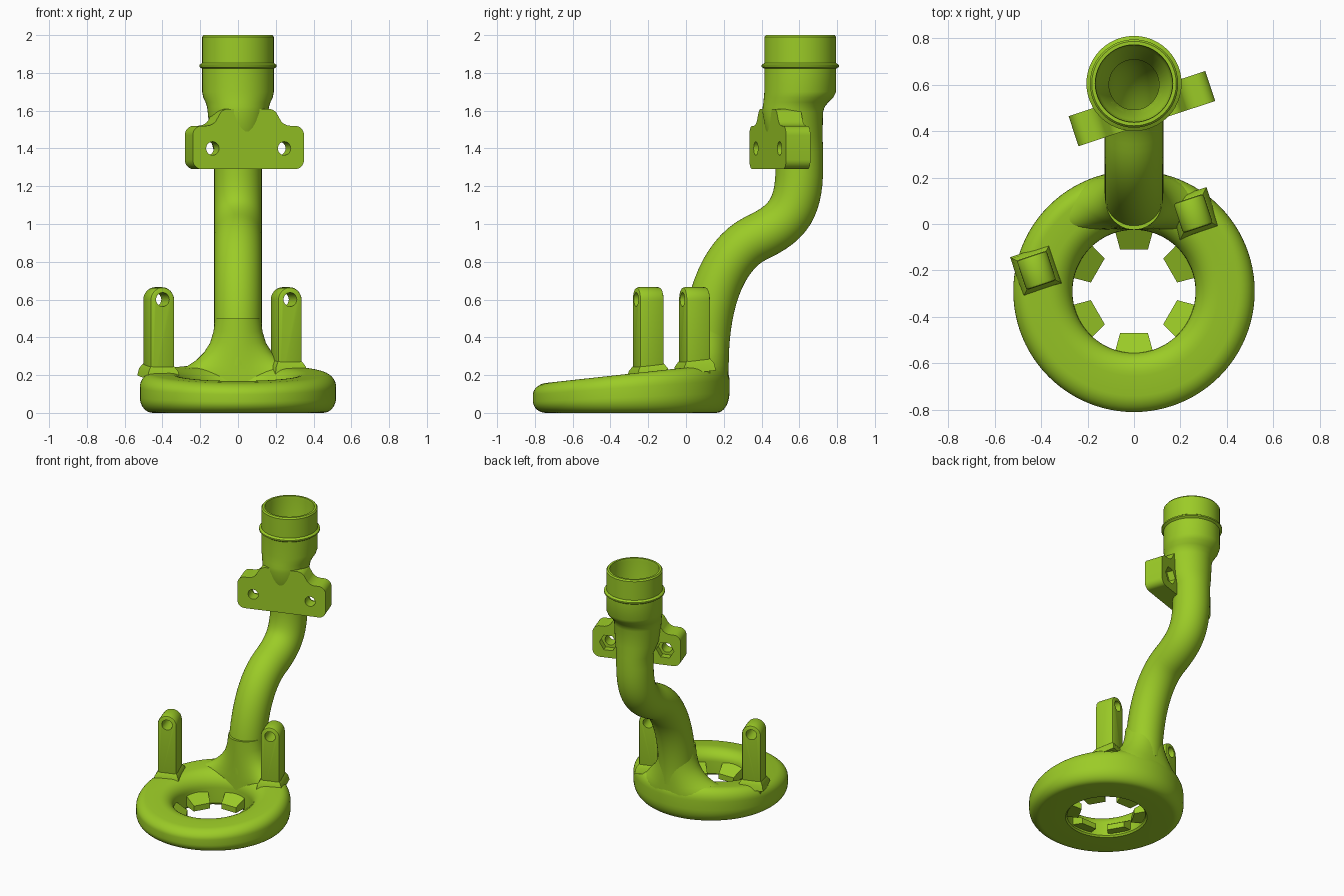
import bpy, bmesh
from math import sin, cos, pi, radians
from mathutils import Matrix, Vector
from mathutils.geometry import interpolate_bezier

if "Cube" in bpy.data.objects:
    bpy.data.objects.remove(bpy.data.objects["Cube"])

lime = bpy.data.materials.new("lime plastic")
lime.use_nodes = True
lime.diffuse_color = (0.33, 0.60, 0.02, 1)
lime.node_tree.nodes["Principled BSDF"].inputs["Base Color"].default_value = lime.diffuse_color

TURN = radians(18.3)      # bracket and posts share this turn
RING_Y = -0.29


def arc(cx, cy, rx, ry, a0, a1, n=8):
    angles = [radians(a0 + (a1 - a0) * i / n) for i in range(n + 1)]
    return [(cx + rx * cos(a), cy + ry * sin(a)) for a in angles]


def loft(name, rings, loop=False):
    """Bridge equal rings of points; cap the ends unless looped."""
    bm = bmesh.new()
    rows = [[bm.verts.new(p) for p in ring] for ring in rings]
    pairs = list(zip(rows, rows[1:]))
    if loop:
        pairs.append((rows[-1], rows[0]))
    else:
        bm.faces.new(rows[0])
        bm.faces.new(rows[-1])
    for a, b in pairs:
        for i in range(len(a)):
            j = (i + 1) % len(a)
            bm.faces.new((a[i], a[j], b[j], b[i]))
    bmesh.ops.recalc_face_normals(bm, faces=bm.faces)
    mesh = bpy.data.meshes.new(name)
    bm.to_mesh(mesh)
    bm.free()
    mesh.materials.append(lime)
    obj = bpy.data.objects.new(name, mesh)
    bpy.context.collection.objects.link(obj)
    return obj


def activate(obj):
    bpy.ops.object.select_all(action='DESELECT')
    obj.select_set(True)
    bpy.context.view_layer.objects.active = obj


def smooth(obj):
    activate(obj)
    bpy.ops.object.shade_smooth_by_angle(angle=radians(32))


def bevel(obj, width):
    mod = obj.modifiers.new("bevel", 'BEVEL')
    mod.width, mod.segments, mod.angle_limit = width, 2, radians(40)
    activate(obj)
    bpy.ops.object.modifier_apply(modifier=mod.name)


def cut(obj, cutter):
    cutter.hide_render = True
    mod = obj.modifiers.new("cut", 'BOOLEAN')
    mod.operation, mod.object = 'DIFFERENCE', cutter
    activate(obj)
    bpy.ops.object.modifier_apply(modifier=mod.name)
    bpy.data.objects.remove(cutter)


def section(y, z, r, tilt=0.0, n=48):
    """Circle about the duct axis, leaned by tilt in the side plane."""
    ring = []
    for i in range(n):
        a = 2 * pi * i / n
        v = r * sin(a)
        ring.append((r * cos(a), y + v * cos(tilt), z - v * sin(tilt)))
    return ring


def prism(name, outline, v0, v1, x, y):
    """Upright outline (u, z) extruded from v0 to v1, then turned."""
    place = Matrix.Translation((x, y, 0)) @ Matrix.Rotation(TURN, 4, 'Z')
    return loft(name, [[place @ Vector((u, v, z)) for u, z in outline] for v in (v0, v1)])


# Air ring with a sloping top
profile = [(0.275, 0), *arc(0.45, 0.4, 0.07, 0.4, -90, 0), *arc(0.45, 0.65, 0.07, 0.35, 0, 90),
           *arc(0.365, 0.55, 0.1, 0.45, 90, 180), (0.265, 0.06)]
rings = []
for r, t in profile:
    ring = []
    for i in range(96):
        a = 2 * pi * i / 96
        y = RING_Y + r * sin(a)
        ring.append((r * cos(a), y, t * (0.24 + 0.11 * y)))
    rings.append(ring)
smooth(loft("air_ring", rings, loop=True))

# Six tapered nozzles inside the ring
for k in range(6):
    spin = Matrix.Translation((0, RING_Y, 0)) @ Matrix.Rotation(radians(30 + 60 * k), 4, 'Z')
    rows = []
    for r, half, low, high in ((0.18, 0.06, 0.01, 0.05), (0.29, 0.09, 0.03, 0.12)):
        corners = ((-half, low), (half, low), (half, high), (-half, high))
        rows.append([spin @ Vector((r, w, z)) for w, z in corners])
    loft("nozzle", rows)

# Flared foot, curved to follow the ring
foot = []
for z, wide in ((0.12, 0.40), (0.2, 0.37), (0.225, 0.32), (0.25, 0.265), (0.28, 0.22),
                (0.32, 0.18), (0.37, 0.148), (0.43, 0.13), (0.5, 0.12)):
    ring = []
    for px, py in arc(0, 0.1, wide, 0.125, 0, 352.5, 47):
        ring.append((px, py - 1.2 * max(0, abs(px) - 0.06) ** 2, z))
    foot.append(ring)
smooth(loft("duct_foot", foot))

# Duct: S-bend pipe running up into the socket with its bead
bends = [((0.1, 0.25), (0.1, 0.6), (0.2, 0.84), (0.37, 0.925)),
         ((0.37, 0.925), (0.53, 1.0), (0.6, 1.07), (0.6, 1.3))]
path = []
for p0, h0, h1, p1 in bends:
    pts = interpolate_bezier(*[Vector((0, *p)) for p in (p0, h0, h1, p1)], 16)
    path += pts[1:] if path else pts
tilts = []
for i in range(len(path)):
    d = path[min(i + 1, len(path) - 1)] - path[max(i - 1, 0)]
    tilts.append(d.yz.angle_signed(Vector((0, 1))) * -1)
tilts[0] = tilts[-1] = 0
tilts = [abs(t) for t in tilts]
pipe = [section(p.y, p.z, 0.126, t) for p, t in zip(path, tilts)]
socket = [(0.6, 1.38, 0.126), (0.575, 1.46, 0.148), (0.565, 1.59, 0.16), (0.57, 1.62, 0.164),
          (0.582, 1.645, 0.172), (0.596, 1.67, 0.184), (0.605, 1.7, 0.19), (0.605, 1.822, 0.19),
          (0.605, 1.832, 0.205), (0.605, 1.842, 0.205), (0.605, 1.852, 0.19),
          (0.605, 1.99, 0.19), (0.605, 2.0, 0.182)]
duct = loft("duct", pipe + [section(*s) for s in socket])

# Bore through the socket and upper bend
bore = [section(p.y, p.z, 0.108, t) for p, t in list(zip(path, tilts))[14:]]
bore += [section(*s) for s in ((0.6, 1.55, 0.108), (0.605, 1.7, 0.155), (0.605, 1.72, 0.163),
                               (0.605, 1.98, 0.165), (0.605, 2.05, 0.172))]
bore_cutter = loft("bore_cutter", bore)

# Mounting bracket outline: rounded plate with a raised middle
half = [*arc(0.26, 1.34, 0.05, 0.05, -90, 0), *arc(0.26, 1.47, 0.05, 0.05, 0, 90),
        *arc(0.235, 1.59, 0.07, 0.07, 270, 220), *arc(0.11, 1.55, 0.06, 0.06, 40, 90)]
outline = half + [(-u, z) for u, z in reversed(half)]
BX, BY = 0.034, 0.497
bracket = prism("mounting_bracket", outline, -0.068, 0.068, BX, BY)
cut(bracket, prism("bore_clearance", arc(0, 1.55, 0.001, 0.001, 0, 300, 5), 0.2, 0.21, BX, BY))
for side in (-0.2, 0.2):
    cut(bracket, prism("bolt_hole", arc(side, 1.4, 0.036, 0.036, 0, 345, 23), -0.2, 0.2, BX, BY))
    cut(bracket, prism("nut_recess", arc(side, 1.4, 0.062, 0.062, 0, 300, 5), 0.02, 0.2, BX, BY))

# Keep the bore open where the bracket meets the duct
spare = bore_cutter.copy()
spare.data = bore_cutter.data.copy()
bpy.context.collection.objects.link(spare)
cut(bracket, spare)
cut(duct, bore_cutter)
smooth(bracket)
smooth(duct)

# Two upright posts with cross holes
for name, x, y in (("right_post", -0.42, -0.2), ("left_post", 0.255, 0.045)):
    shape = [(-0.0675, 0.12), (0.0675, 0.12), *arc(0, 0.598, 0.0675, 0.0675, 0, 180, 16)]
    post = prism(name, shape, -0.0675, 0.0675, x, y)
    bevel(post, 0.012)
    cut(post, prism("post_hole", arc(0, 0.6, 0.037, 0.037, 0, 345, 23), -0.2, 0.2, x, y))
    smooth(post)
    # Small skirt where the post meets the ring
    top = 0.24 + 0.11 * y
    skirt = []
    for z, h in ((top - 0.03, 0.09), (top + 0.01, 0.082), (top + 0.035, 0.066)):
        place = Matrix.Translation((x, y, z)) @ Matrix.Rotation(TURN, 4, 'Z')
        skirt.append([place @ Vector((sx * h, sy * h, 0.11 * sy * h))
                      for sx, sy in ((-1, -1), (1, -1), (1, 1), (-1, 1))])
    smooth(loft(name + "_skirt", skirt))
